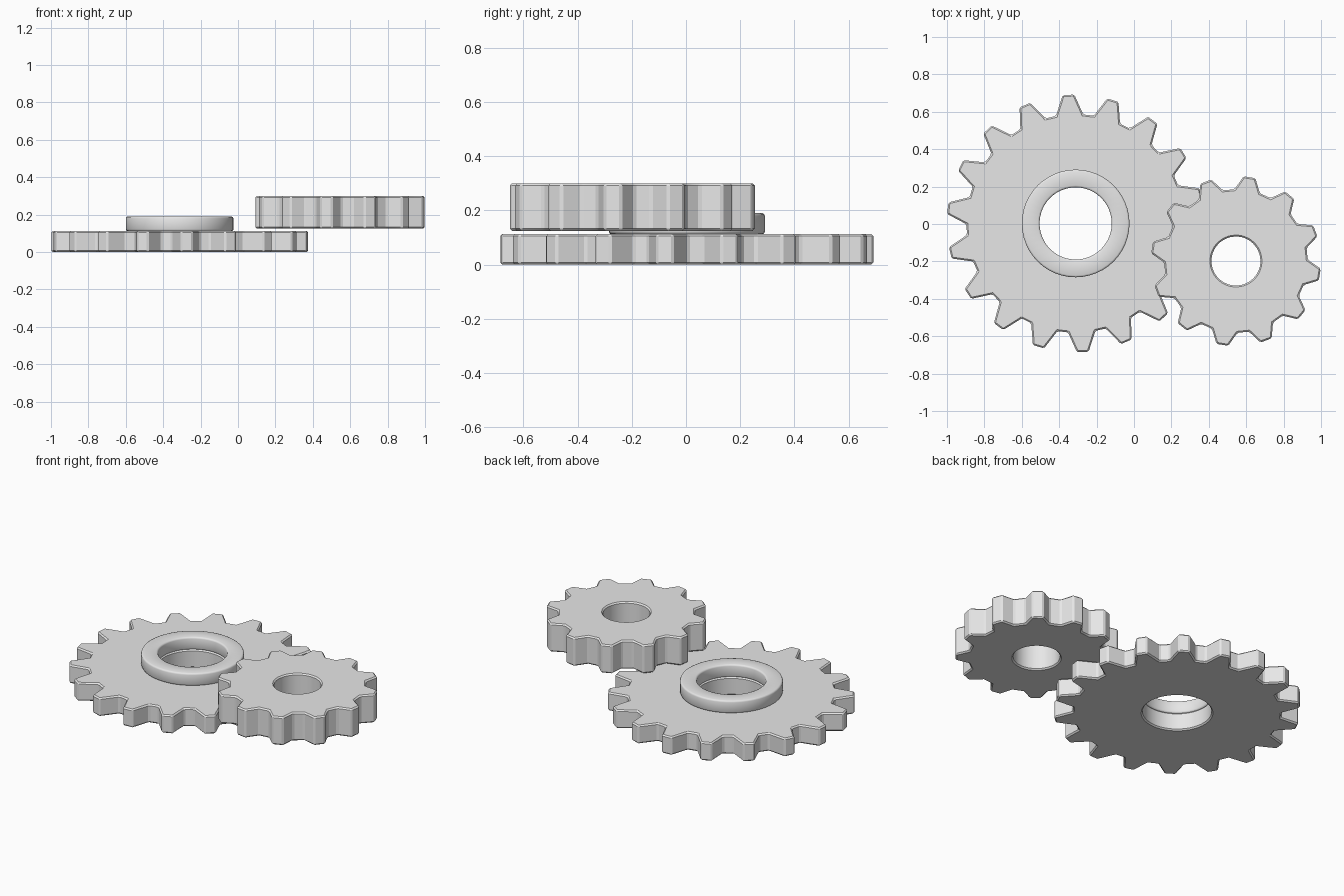
import bpy
import bmesh
from math import cos, sin, radians

cube = bpy.data.objects.get("Cube")
if cube:
    bpy.data.objects.remove(cube, do_unlink=True)

grey = bpy.data.materials.new("plain_grey")
grey.use_nodes = True
grey.diffuse_color = (0.8, 0.8, 0.8, 1)
grey.node_tree.nodes["Principled BSDF"].inputs["Base Color"].default_value = (0.8, 0.8, 0.8, 1)


def ring_solid(name, outline, hole, centre, z0, z1, bevel, segments, smooth_angle):
    """Extruded outline of (angle, radius) points with a round hole and bevelled rims."""
    bm = bmesh.new()

    def loop(points, z):
        return [bm.verts.new((r * cos(radians(a)), r * sin(radians(a)), z)) for a, r in points]

    inner = [(a, hole) for a, r in outline]
    # Section corners in order: outer low, outer high, inner high, inner low
    loops = [loop(outline, z0), loop(outline, z1), loop(inner, z1), loop(inner, z0)]
    n = len(outline)
    for k in range(4):
        low, high = loops[k], loops[(k + 1) % 4]
        for i in range(n):
            j = (i + 1) % n
            bm.faces.new((low[i], low[j], high[j], high[i]))
    bmesh.ops.recalc_face_normals(bm, faces=bm.faces)
    sharp = [e for e in bm.edges if e.calc_face_angle(0) > radians(25)]
    bmesh.ops.bevel(bm, geom=sharp, offset=bevel, segments=segments,
                    profile=0.5, affect='EDGES', clamp_overlap=True)
    mesh = bpy.data.meshes.new(name)
    bm.to_mesh(mesh)
    bm.free()
    mesh.materials.append(grey)
    obj = bpy.data.objects.new(name, mesh)
    obj.location = (*centre, 0)
    bpy.context.collection.objects.link(obj)
    bpy.ops.object.select_all(action='DESELECT')
    obj.select_set(True)
    bpy.context.view_layer.objects.active = obj
    bpy.ops.object.shade_smooth_by_angle(angle=radians(smooth_angle))
    return obj


def teeth(count, start, tip_r, root_r, half_tip, half_base):
    """Outline of a gear with straight tapered teeth."""
    points = []
    for i in range(count):
        a = start + i * 360 / count
        points += [(a - half_base, root_r), (a - half_tip, tip_r),
                   (a + half_tip, tip_r), (a + half_base, root_r)]
    return points


large_centre = (-0.312, 0.003)

# Large thin gear
ring_solid("large_gear", teeth(18, 13.2, 0.689, 0.584, 2.6, 7.2), 0.193,
           large_centre, 0, 0.113, 0.008, 1, 20)

# Raised collar around its hole
circle = [(i * 360 / 48, 0.288) for i in range(48)]
ring_solid("collar", circle, 0.193, large_centre, 0.112, 0.19, 0.01, 2, 50)

# Small thick gear, raised above the large one
ring_solid("small_gear", teeth(12, 20.8, 0.455, 0.384, 4, 10.3), 0.131,
           (0.545, -0.198), 0.125, 0.30, 0.008, 1, 20)
